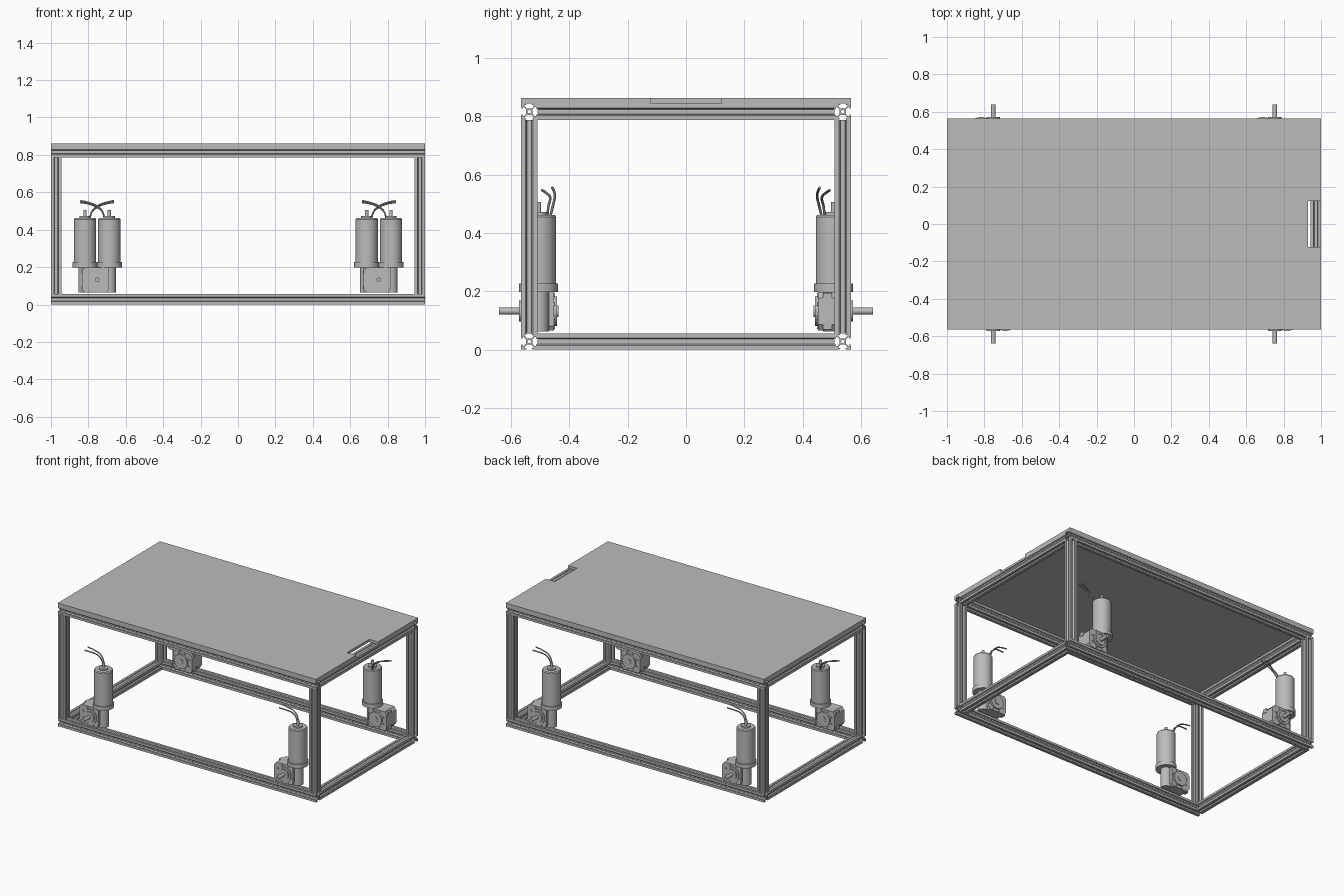
import bpy, bmesh
from math import pi, cos, sin
from mathutils import Matrix, Vector

cube = bpy.data.objects.get("Cube")
if cube:
    bpy.data.objects.remove(cube, do_unlink=True)

grey = bpy.data.materials.new("plain grey")
grey.use_nodes = True
colour = (0.5, 0.5, 0.5, 1)
grey.diffuse_color = colour
grey.node_tree.nodes["Principled BSDF"].inputs["Base Color"].default_value = colour


def finish(name, bm, matrix=Matrix()):
    """Clean the bmesh, turn it into an object and shade it."""
    bmesh.ops.remove_doubles(bm, verts=bm.verts, dist=1e-5)
    bmesh.ops.recalc_face_normals(bm, faces=bm.faces)
    mesh = bpy.data.meshes.new(name)
    bm.to_mesh(mesh)
    bm.free()
    mesh.materials.clear()
    mesh.materials.append(grey)
    for p in mesh.polygons:
        p.material_index = 0
    obj = bpy.data.objects.new(name, mesh)
    obj.matrix_world = matrix
    bpy.context.collection.objects.link(obj)
    bpy.ops.object.select_all(action='DESELECT')
    obj.select_set(True)
    bpy.context.view_layer.objects.active = obj
    bpy.ops.object.shade_smooth_by_angle(angle=0.6)
    return obj


def from_curve(name, curve, matrix=Matrix()):
    """Mesh a curve and hand it on."""
    temp = bpy.data.objects.new(name + "_path", curve)
    mesh = bpy.data.meshes.new_from_object(temp)
    bm = bmesh.new()
    bm.from_mesh(mesh)
    bpy.data.objects.remove(temp)
    bpy.data.meshes.remove(mesh)
    bpy.data.curves.remove(curve)
    return finish(name, bm, matrix)


def prism(name, outline, low, high, matrix=Matrix()):
    """Extrude a flat outline from low to high along local z."""
    bm = bmesh.new()
    face = bm.faces.new([bm.verts.new((x, y, low)) for x, y in outline])
    ext = bmesh.ops.extrude_face_region(bm, geom=[face])["geom"]
    moved = [v for v in ext if isinstance(v, bmesh.types.BMVert)]
    bmesh.ops.translate(bm, verts=moved, vec=(0, 0, high - low))
    return finish(name, bm, matrix)


def lathe(name, profile, matrix=Matrix(), steps=32):
    """Turn a (radius, height) profile about local z."""
    bm = bmesh.new()
    verts = [bm.verts.new((r, 0, z)) for r, z in profile]
    edges = [bm.edges.new(pair) for pair in zip(verts, verts[1:])]
    bmesh.ops.spin(bm, geom=verts + edges, cent=(0, 0, 0), axis=(0, 0, 1),
                   angle=2 * pi, steps=steps)
    return finish(name, bm, matrix)


# Slotted rail section: half of one side, mirrored, then turned four times
RAIL = 0.056
HALF = RAIL / 2
slot = [(3.9, 2.84), (6.56, 5.5), (8.2, 5.5), (8.2, 3.1), (8.5, 3.1), (10, 4.58)]
side = [(x, -y) for x, y in reversed(slot)] + slot + [(10, 10)]
section = []
for k in range(4):
    turn = Matrix.Rotation(k * pi / 2, 2)
    section += [turn @ Vector(p) * HALF / 10 for p in side]
bore = [Vector((cos(a * pi / 8), sin(a * pi / 8))) * 0.006 for a in range(16)]


def rail(name, centre, axis, length):
    curve = bpy.data.curves.new(name, 'CURVE')
    curve.dimensions = '2D'
    curve.fill_mode = 'BOTH'
    curve.extrude = length / 2
    for loop in (section, bore):
        spline = curve.splines.new('POLY')
        spline.points.add(len(loop) - 1)
        for point, p in zip(spline.points, loop):
            point.co = (p.x, p.y, 0, 1)
        spline.use_cyclic_u = True
    turn = {'X': Matrix.Rotation(pi / 2, 4, 'Y'),
            'Y': Matrix.Rotation(pi / 2, 4, 'X'), 'Z': Matrix()}[axis]
    return from_curve(name, curve, Matrix.Translation(centre) @ turn)


# Frame
WIDE, DEEP, DECK = 1.0, 0.565, 0.843
cx, cy = WIDE - HALF, DEEP - HALF
for level, z in (("lower", HALF), ("upper", DECK - HALF)):
    for s, where in ((-1, "front"), (1, "back")):
        rail(f"{level}_{where}_rail", (0, s * cy, z), 'X', 2 * WIDE)
    for s, where in ((-1, "right"), (1, "left")):
        rail(f"{level}_{where}_rail", (s * cx, 0, z), 'Y', 2 * (DEEP - RAIL))
for sx, lr in ((-1, "right"), (1, "left")):
    for sy, fb in ((-1, "front"), (1, "back")):
        rail(f"{fb}_{lr}_post", (sx * cx, sy * cy, DECK / 2), 'Z', DECK - 2 * RAIL)

# Table top with a hand notch in one end
prism("table_top", [(-WIDE, -DEEP), (WIDE, -DEEP), (WIDE, -0.122), (0.93, -0.122),
                    (0.93, 0.122), (WIDE, 0.122), (WIDE, DEEP), (-WIDE, DEEP)],
      DECK, 0.862)

# Gear motor, built about its output shaft, which points to -y
OFFSET, AXLE = 0.065, 0.132
upright = Matrix.Translation((OFFSET, 0, 0))
outward = Matrix.Translation((0, 0, AXLE)) @ Matrix.Rotation(pi / 2, 4, 'X')
motor = [
    lathe("motor_can", [(0, 0.198), (0.067, 0.198), (0.067, 0.226), (0.06, 0.226),
                        (0.06, 0.455), (0.055, 0.462), (0.03, 0.462), (0.03, 0.472),
                        (0.009, 0.472), (0.009, 0.505), (0, 0.505)], upright),
    lathe("worm_housing", [(0, 0.063), (0.035, 0.063), (0.035, 0.2), (0, 0.2)], upright),
    lathe("output_shaft", [(0, -0.068), (0.02, -0.068), (0.02, -0.064), (0.05, -0.064),
                           (0.05, 0.06), (0.036, 0.06), (0.036, 0.067), (0.012, 0.067),
                           (0.012, 0.135), (0, 0.135)], outward),
    prism("gear_case", [(-0.066, -0.067), (0.05, -0.067), (0.062, -0.05), (0.062, 0.066),
                        (-0.066, 0.066), (-0.082, 0.045), (-0.082, -0.045)],
          -0.053, 0.053, outward),
]

# Case screws on both faces and lugs on the side
for k in range(8):
    a = (k + 0.5) * pi / 4
    spot = Matrix.Translation((0.06 * cos(a), 0.06 * sin(a), 0))
    motor.append(lathe("case_screw", [(0, -0.057), (0.006, -0.057), (0.006, 0.057),
                                      (0, 0.057)], outward @ spot, 12))
for z in (-0.048, 0.048):
    lug = [(-0.085, z - 0.014), (-0.06, z - 0.014), (-0.06, z + 0.014), (-0.085, z + 0.014)]
    motor.append(prism("case_lug", lug, -0.035, -0.005, outward))

# Supply wires curling away from the motor top
wires = [[(0.04, 0.03, 0.455), (0.03, 0.034, 0.492), (0, 0.04, 0.52),
          (-0.045, 0.025, 0.538), (-0.09, 0.012, 0.546)],
         [(0.04, 0.04, 0.455), (0.028, 0.05, 0.496), (0, 0.056, 0.526),
          (-0.045, 0.052, 0.545), (-0.09, 0.047, 0.555)]]
for path in wires:
    curve = bpy.data.curves.new("wire", 'CURVE')
    curve.dimensions = '3D'
    curve.bevel_depth = 0.0045
    curve.bevel_resolution = 2
    curve.use_fill_caps = True
    spline = curve.splines.new('BEZIER')
    spline.bezier_points.add(len(path) - 1)
    for point, p in zip(spline.bezier_points, path):
        point.co = p
        point.handle_left_type = point.handle_right_type = 'AUTO'
    motor.append(from_curve("supply_wire", curve))

# Four motors: the back pair is turned half round
for sy, fb in ((-1, "front"), (1, "back")):
    for sx, lr in ((-1, "right"), (1, "left")):
        place = Matrix.Translation((sx * 0.753, sy * 0.505, 0))
        if sy > 0:
            place = place @ Matrix.Rotation(pi, 4, 'Z')
        for part in motor:
            copy = part.copy()
            copy.name = f"{fb}_{lr}_{part.name}"
            copy.matrix_world = place @ part.matrix_basis
            bpy.context.collection.objects.link(copy)
for part in motor:
    bpy.data.objects.remove(part)
